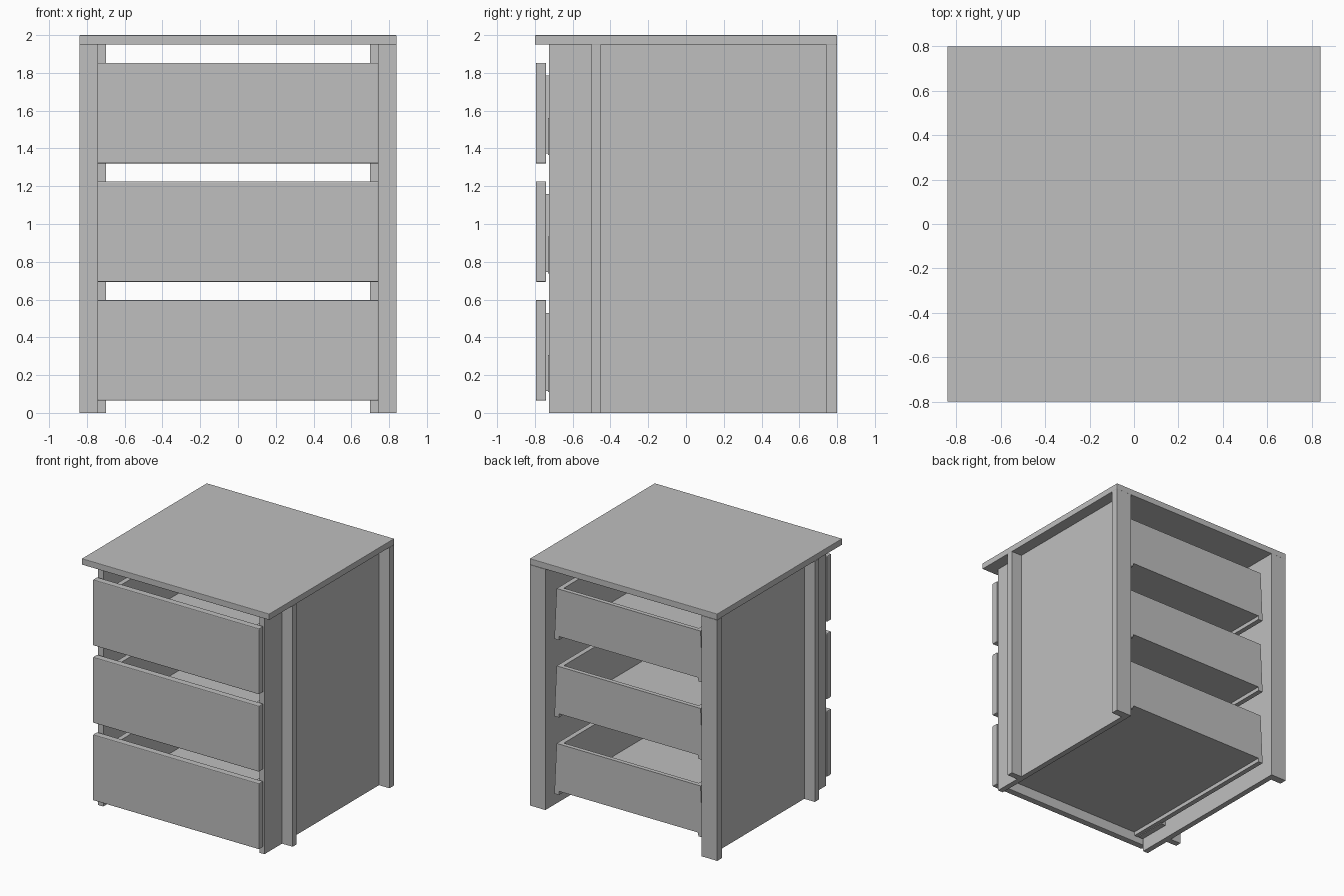
import bpy, bmesh

if "Cube" in bpy.data.objects:
    bpy.data.objects.remove(bpy.data.objects["Cube"])

grey = bpy.data.materials.new("plain grey")
grey.diffuse_color = (0.52, 0.52, 0.52, 1)
grey.use_nodes = True
grey.node_tree.nodes["Principled BSDF"].inputs["Base Color"].default_value = grey.diffuse_color


def prism(name, profile, y0, y1):
    """Extrude an x-z outline along y."""
    bm = bmesh.new()
    verts = [bm.verts.new((x, y0, z)) for x, z in profile]
    face = bm.faces.new(verts)
    ext = bmesh.ops.extrude_face_region(bm, geom=[face])
    moved = [v for v in ext["geom"] if isinstance(v, bmesh.types.BMVert)]
    bmesh.ops.translate(bm, vec=(0, y1 - y0, 0), verts=moved)
    bmesh.ops.recalc_face_normals(bm, faces=bm.faces)
    mesh = bpy.data.meshes.new(name)
    bm.to_mesh(mesh)
    bm.free()
    mesh.materials.append(grey)
    obj = bpy.data.objects.new(name, mesh)
    bpy.context.collection.objects.link(obj)
    return obj


def box(name, x0, x1, y0, y1, z0, z1, bevel=0):
    obj = prism(name, [(x0, z0), (x1, z0), (x1, z1), (x0, z1)], y0, y1)
    if bevel:
        mod = obj.modifiers.new("soft edge", "BEVEL")
        mod.width = bevel
        mod.segments = 2
    return obj


# Table top
box("top_board", -0.84, 0.84, -0.80, 0.80, 1.95, 2.0, 0.004)

# Side walls with their posts
for s, side in ((-1, "left"), (1, "right")):
    def sided(name, a, b, *rest):
        return box(f"{side}_{name}", min(s * a, s * b), max(s * a, s * b), *rest)

    sided("side_panel", 0.70, 0.745, -0.725, 0.74, 0, 1.95)
    sided("front_post", 0.745, 0.84, -0.50, -0.45, 0, 1.95)
    sided("back_post", 0.70, 0.84, 0.74, 0.80, 0, 1.95)

# Three open drawers whose side boards lean inwards at the top
for i, z in enumerate((0.065, 0.693, 1.32), 1):
    lo, hi = z + 0.052, z + 0.465
    box(f"drawer_{i}_front", -0.745, 0.745, -0.795, -0.74, z, z + 0.533, 0.006)
    for s, side in ((-1, "left"), (1, "right")):
        prism(f"drawer_{i}_{side}_board",
              [(s * 0.625, lo), (s * 0.665, lo), (s * 0.645, hi), (s * 0.605, hi)],
              -0.74, 0.735)
        # Short bracket between the drawer and the side panel
        x0, x1 = sorted((s * 0.655, s * 0.70))
        box(f"drawer_{i}_{side}_bracket", x0, x1, -0.73, -0.46, lo - 0.006, lo + 0.19)
    base = lo + 0.03
    prism(f"drawer_{i}_back",
          [(-0.624, base), (0.624, base), (0.605, hi), (-0.605, hi)], 0.70, 0.735)
    box(f"drawer_{i}_bottom", -0.624, 0.624, -0.74, 0.70, base, base + 0.02)
